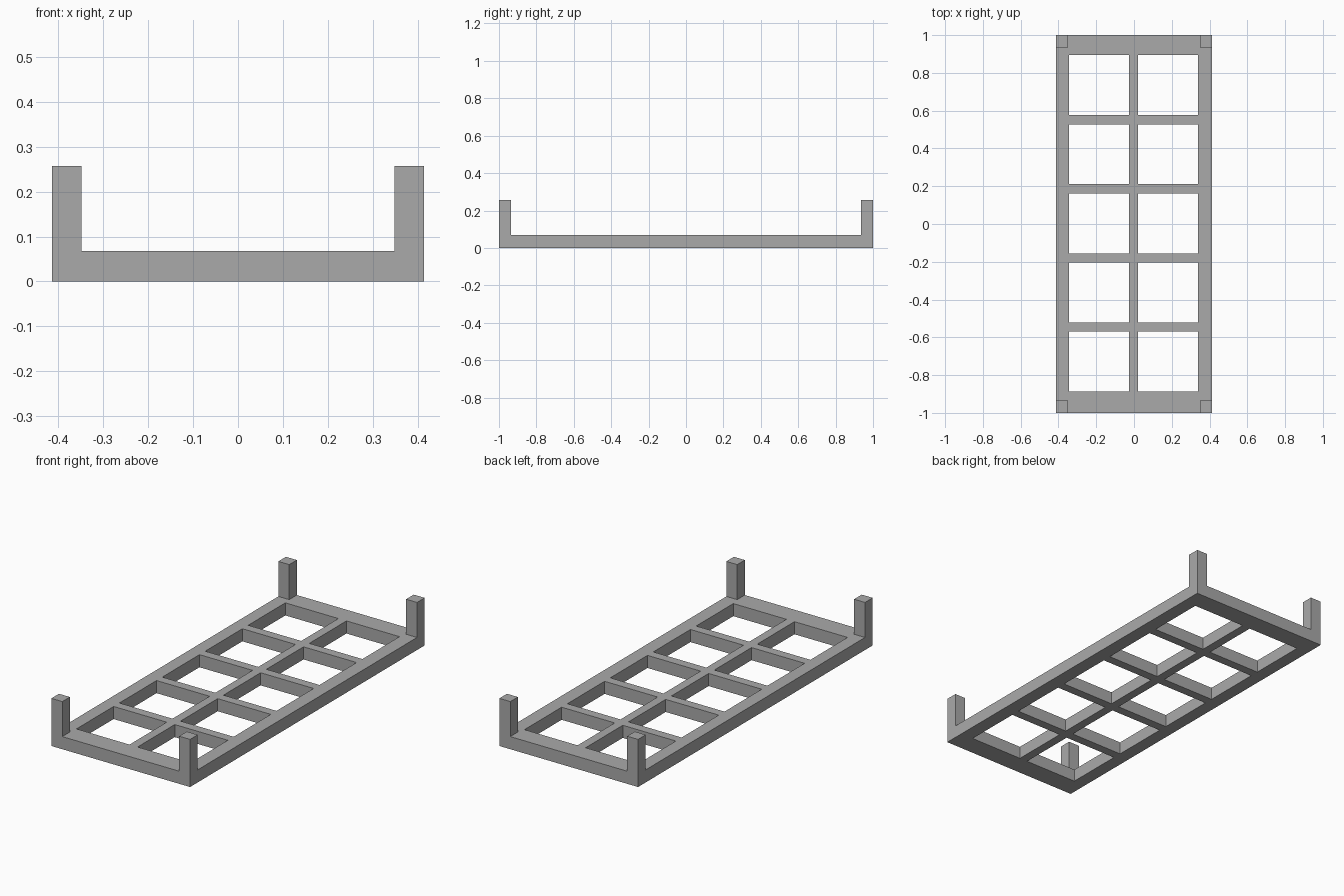
import bpy
import bmesh

if "Cube" in bpy.data.objects:
    bpy.data.objects.remove(bpy.data.objects["Cube"], do_unlink=True)

HALF_X, HALF_Y = 0.414, 1.0
FRAME_H, POST_H, POST_W = 0.068, 0.257, 0.065
HOLE, PITCH_Y, PITCH_X = 0.317, 0.366, 0.365
CENTER_X, CENTER_Y = -0.0025, 0.0035

grey = bpy.data.materials.new("plain grey")
grey.use_nodes = True
grey.diffuse_color = (0.4, 0.4, 0.4, 1)
grey.node_tree.nodes["Principled BSDF"].inputs["Base Color"].default_value = (0.4, 0.4, 0.4, 1)


def finish(name, bm):
    bmesh.ops.recalc_face_normals(bm, faces=bm.faces)
    mesh = bpy.data.meshes.new(name)
    bm.to_mesh(mesh)
    bm.free()
    mesh.materials.append(grey)
    obj = bpy.data.objects.new(name, mesh)
    bpy.context.collection.objects.link(obj)
    return obj


def cuts(half, center, pitch, count):
    """Outer edges plus both sides of each evenly spaced opening."""
    middles = [center + (i - (count - 1) / 2) * pitch for i in range(count)]
    return [-half] + [m + s * HOLE / 2 for m in middles for s in (-1, 1)] + [half]


# Lattice frame: a grid of cells with the openings left out, extruded upward
xs = cuts(HALF_X, CENTER_X, PITCH_X, 2)
ys = cuts(HALF_Y, CENTER_Y, PITCH_Y, 5)
bm = bmesh.new()
verts = [[bm.verts.new((x, y, 0)) for y in ys] for x in xs]
for i in range(len(xs) - 1):
    for j in range(len(ys) - 1):
        if i % 2 and j % 2:
            continue
        bm.faces.new((verts[i][j], verts[i + 1][j], verts[i + 1][j + 1], verts[i][j + 1]))
extruded = bmesh.ops.extrude_face_region(bm, geom=bm.faces[:], use_keep_orig=True)
top = [g for g in extruded["geom"] if isinstance(g, bmesh.types.BMVert)]
bmesh.ops.translate(bm, verts=top, vec=(0, 0, FRAME_H))
finish("lattice_frame", bm)

# Square corner posts standing on the frame
for side, sx in (("left", 1), ("right", -1)):
    for end, sy in (("front", -1), ("back", 1)):
        bm = bmesh.new()
        bmesh.ops.create_cube(bm, size=1)
        bmesh.ops.scale(bm, verts=bm.verts, vec=(POST_W, POST_W, POST_H - FRAME_H))
        post = finish(f"{end}_{side}_post", bm)
        post.location = (sx * (HALF_X - POST_W / 2), sy * (HALF_Y - POST_W / 2),
                         (POST_H + FRAME_H) / 2)
